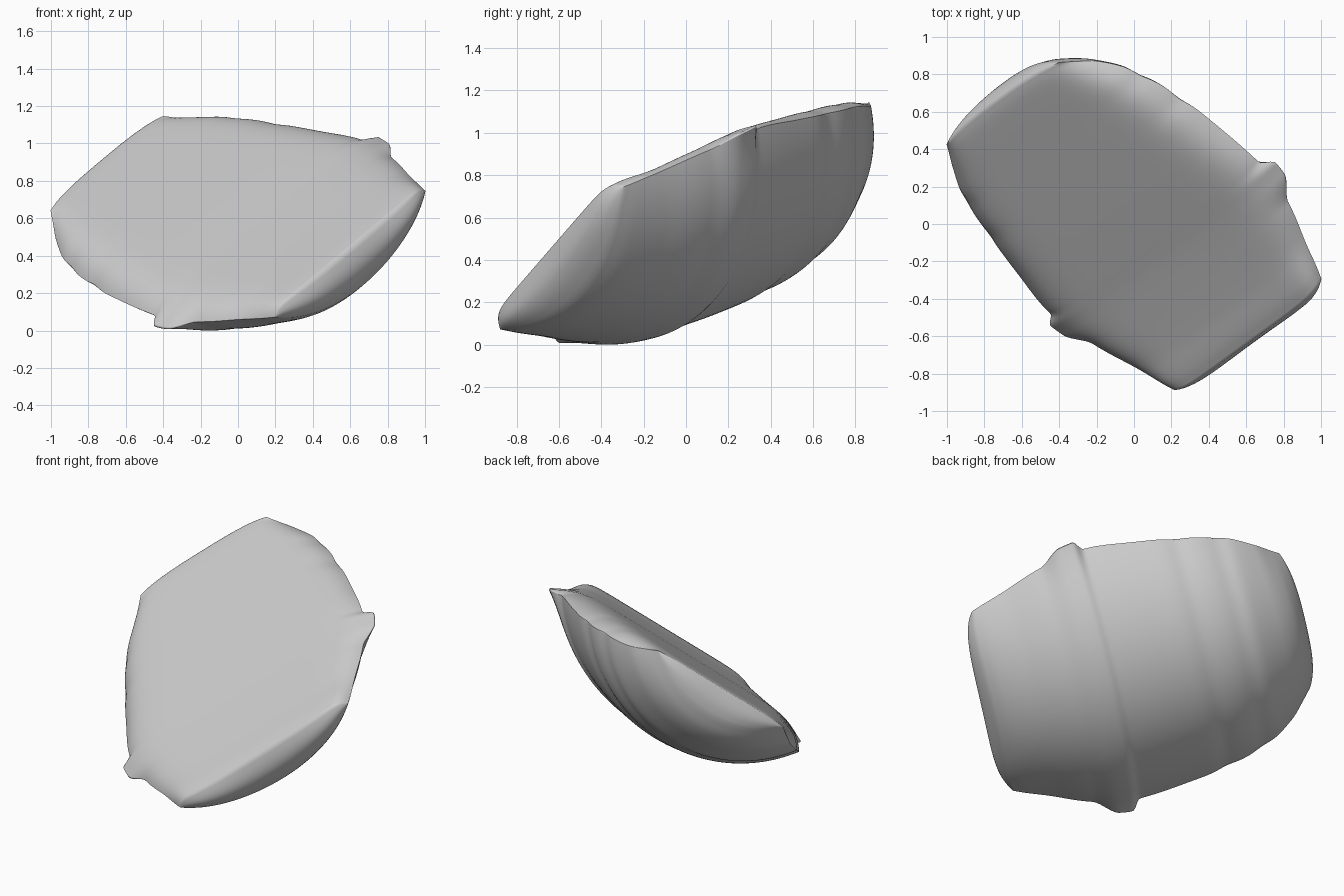
import bpy, bmesh, math
from mathutils import Vector

if "Cube" in bpy.data.objects:
    bpy.data.objects.remove(bpy.data.objects["Cube"])

# Local frame of the slanted shell: V along its length, U across, N out of the flat face
O = Vector((0.60, -0.58, 0.405))
V = Vector((-0.701, 0.663, 0.262)).normalized()
U = Vector((0.67, 0.486, 0.561)).normalized()
N = V.cross(U).normalized()
if N.z < 0:
    N = -N

# Stations: position, half width, belly depth, face height, rim height
STATIONS = [
    (0.00, 0.60, 0.20, 0.065, 0.00),
    (0.07, 0.63, 0.26, 0.065, -0.01),
    (0.20, 0.68, 0.335, 0.05, -0.025),
    (0.40, 0.765, 0.415, 0.038, -0.047),
    (0.60, 0.82, 0.455, 0.03, -0.065),
    (0.76, 0.832, 0.47, 0.03, -0.06),
    (1.00, 0.805, 0.48, 0.03, -0.08),
    (1.25, 0.765, 0.475, 0.028, -0.095),
    (1.54, 0.685, 0.435, 0.024, -0.09),
    (1.71, 0.58, 0.34, 0.022, -0.07),
    (1.80, 0.50, 0.255, 0.018, -0.03),
    (1.855, 0.45, 0.16, 0.008, 0.00),
]
LENGTH, COLS, ROWS, CAP_ROWS = 1.855, 64, 120, 10


def sample(v, col):
    """Smooth interpolation of one station column."""
    s = STATIONS
    i = max(k for k in range(len(s) - 1) if s[k][0] <= v + 1e-9)

    def slope(k):
        a, b = max(k - 1, 0), min(k + 1, len(s) - 1)
        return (s[b][col] - s[a][col]) / (s[b][0] - s[a][0])
    h = s[i + 1][0] - s[i][0]
    t = (v - s[i][0]) / h
    return ((2*t**3 - 3*t**2 + 1) * s[i][col] + (t**3 - 2*t**2 + t) * h * slope(i)
            + (3*t**2 - 2*t**3) * s[i + 1][col] + (t**3 - t**2) * h * slope(i + 1))


def step(a, b, x):
    t = min(1, max(0, (x - a) / (b - a)))
    return t * t * (3 - 2 * t)


def section(v):
    """Closed cross-section: circular belly below, flat face with rolled shoulders above."""
    band = step(0.44, 0.58, v) * (1 - step(0.66, 0.72, v))
    groove = math.exp(-((v - 1.26) / 0.06) ** 2) + math.exp(-((v - 1.50) / 0.06) ** 2)
    w, d, h, r = (sample(v, c) for c in (1, 2, 3, 4))
    sag = d + r
    rad = (w * w + sag * sag) / (2 * sag)
    half = math.atan2(w, rad - sag)
    out = 0.015 * band - 0.010 * groove          # raised band and grooves
    power = 9 + 5 * (1 - step(0, 0.25, v))        # boxier shoulders at the front end
    bow_a = -0.03 * (1 - step(0, 0.25, v))        # ends bow outwards
    bow_b = 0.04 * step(1.6, LENGTH, v)
    belly, top = [], []
    for i in range(COLS + 1):
        t = math.sin(math.pi / 2 * (2 * i / COLS - 1))
        a = half * t
        tab = 0.055 * band * t ** 11             # band ends stick out past the rim
        bu, bn = (rad + out) * math.sin(a) + tab, rad - d - (rad + out) * math.cos(a)
        q = abs(rad * math.sin(a) / w)
        along = v + bow_a * (1 - q ** 6) + bow_b * (1 - q ** 3)
        edge = bn if i in (0, COLS) else r
        belly.append((along, bu, bn))
        top.append((along, rad * math.sin(a) + out * math.sin(half) * t + tab,
                    h - (h - edge) * q ** power))
    return [O + V * v2 + U * u + N * n for v2, u, n in belly + top[-2:0:-1]]


# Shell: loft all cross-sections
bm = bmesh.new()
rings = [[bm.verts.new(p) for p in section(LENGTH * j / ROWS)] for j in range(ROWS + 1)]
for a, b in zip(rings, rings[1:]):
    for i in range(len(a)):
        k = (i + 1) % len(a)
        bm.faces.new((a[i], a[k], b[k], b[i]))


def dome_cap(ring, bulge):
    """Close one end with a lens-shaped dome."""
    n, cols = len(ring), []
    for i in range(COLS + 1):
        lo, hi = ring[i], ring[(n - i) % n]
        if lo is hi or i == COLS:
            cols.append([ring[i]] * (CAP_ROWS + 1))
            continue
        t = math.sin(math.pi / 2 * (2 * i / COLS - 1))
        col = [lo]
        for k in range(1, CAP_ROWS):
            s = k / CAP_ROWS
            amount = bulge * (1 - t ** 4) * math.sin(math.pi * s)
            col.append(bm.verts.new(lo.co.lerp(hi.co, s) + V * amount))
        cols.append(col + [hi])
    for a, b in zip(cols, cols[1:]):
        for k in range(CAP_ROWS):
            loop = list(dict.fromkeys((a[k], a[k + 1], b[k + 1], b[k])))
            if len(loop) > 2:
                bm.faces.new(loop)


dome_cap(rings[0], -0.05)
dome_cap(rings[-1], 0.015)
bmesh.ops.recalc_face_normals(bm, faces=bm.faces[:])

# Centre on x and y, rest on the ground
lo = [min(v.co[i] for v in bm.verts) for i in range(3)]
hi = [max(v.co[i] for v in bm.verts) for i in range(3)]
bmesh.ops.translate(bm, verts=bm.verts[:],
                    vec=(-(lo[0] + hi[0]) / 2, -(lo[1] + hi[1]) / 2, -lo[2]))

mesh = bpy.data.meshes.new("banded_half_shell")
bm.to_mesh(mesh)
bm.free()
obj = bpy.data.objects.new("banded_half_shell", mesh)
bpy.context.collection.objects.link(obj)
bpy.context.view_layer.objects.active = obj
obj.select_set(True)
bpy.ops.object.shade_smooth_by_angle(angle=math.radians(70))
